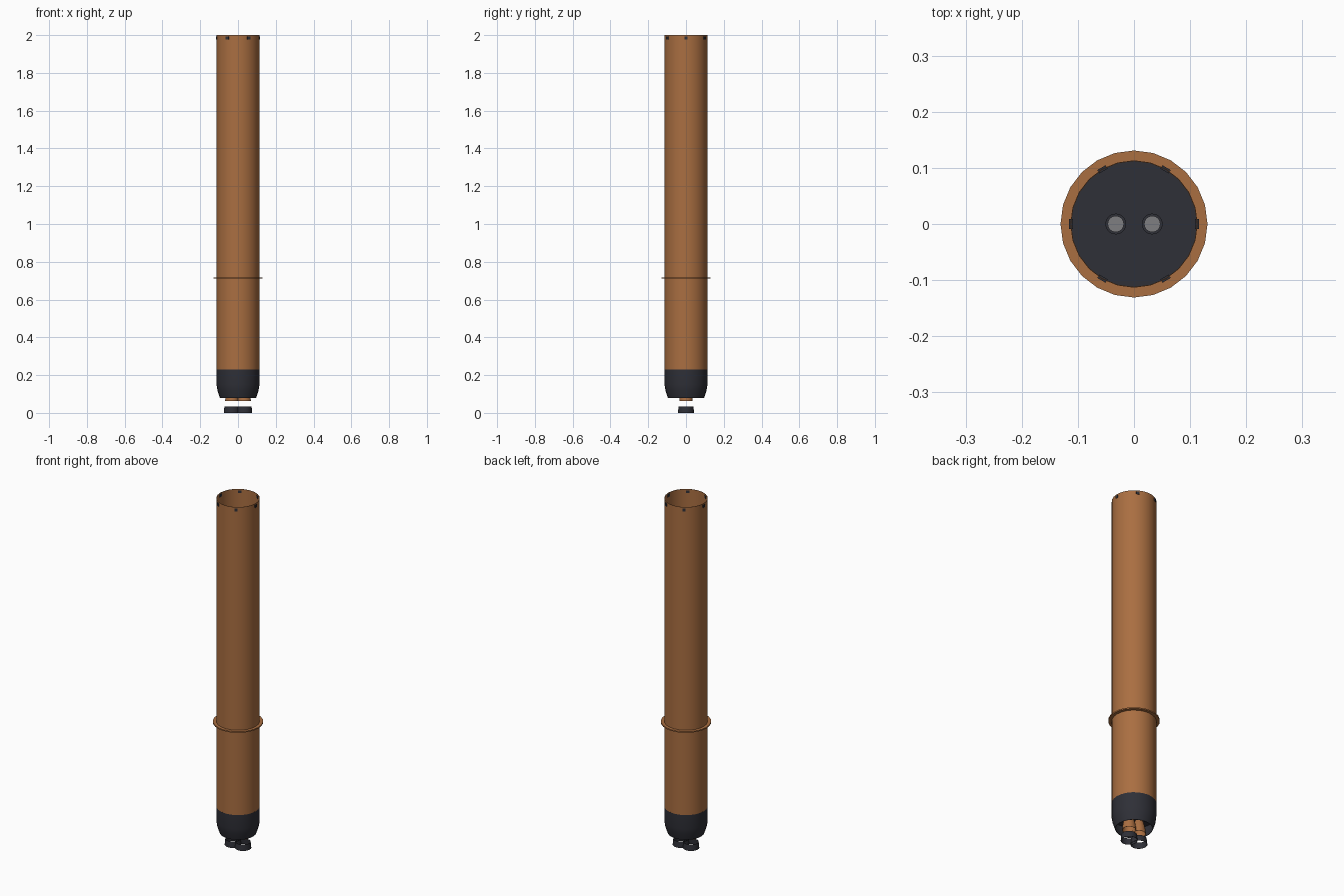
import bpy, bmesh, math

if "Cube" in bpy.data.objects:
    bpy.data.objects.remove(bpy.data.objects["Cube"])

SIDES = 24


def material(name, rgb):
    m = bpy.data.materials.new(name)
    m.diffuse_color = (*rgb, 1)
    m.use_nodes = True
    m.node_tree.nodes["Principled BSDF"].inputs["Base Color"].default_value = m.diffuse_color
    return m


copper = material("copper", (0.40, 0.157, 0.053))
dark = material("charcoal", (0.028, 0.029, 0.038))
grey = material("steel_grey", (0.21, 0.21, 0.22))


def lathe(name, profile, mat, x=0, closed=False, sides=SIDES):
    """Spin (radius, z) points round a vertical axis; radius 0 makes a pole."""
    bm = bmesh.new()
    rings = []
    for r, z in profile:
        if r == 0:
            rings.append([bm.verts.new((x, 0, z))] * sides)
        else:
            rings.append([bm.verts.new((x + r * math.cos(math.tau * i / sides),
                                        r * math.sin(math.tau * i / sides), z))
                          for i in range(sides)])
    pairs = list(zip(rings, rings[1:]))
    if closed:
        pairs.append((rings[-1], rings[0]))
    for a, b in pairs:
        for i in range(sides):
            j = (i + 1) % sides
            bm.faces.new(list(dict.fromkeys((a[i], a[j], b[j], b[i]))))
    bmesh.ops.recalc_face_normals(bm, faces=bm.faces)
    return finish(name, bm, mat)


def finish(name, bm, mat):
    me = bpy.data.meshes.new(name)
    bm.to_mesh(me)
    bm.free()
    me.materials.append(mat)
    ob = bpy.data.objects.new(name, me)
    bpy.context.collection.objects.link(ob)
    bpy.ops.object.select_all(action='DESELECT')
    ob.select_set(True)
    bpy.context.view_layer.objects.active = ob
    bpy.ops.object.shade_smooth_by_angle(angle=math.radians(30))
    return ob


# Long open tube with a thin wall
lathe("body_tube", [(0.1135, 0.23), (0.1135, 2.0), (0.112, 2.0), (0.112, 0.23)],
      copper, closed=True)

# Thin collar round the tube
lathe("collar", [(0.112, 0.711), (0.131, 0.711), (0.131, 0.718), (0.112, 0.718)],
      copper, closed=True)

# Tapered tail skirt, open underneath, and its inner floor
lathe("tail_skirt", [(0.1137, 0.23), (0.1137, 0.15), (0.109, 0.12), (0.096, 0.08),
                     (0.094, 0.08), (0.107, 0.12), (0.112, 0.15), (0.112, 0.23)],
      dark, closed=True)
lathe("skirt_floor", [(0, 0.155), (0.1125, 0.155), (0.1125, 0.15), (0, 0.15)], dark)

# Small latches through the rim of the tube
for k in range(6):
    a = math.tau * k / 6
    bm = bmesh.new()
    bmesh.ops.create_cube(bm, size=1)
    for v in bm.verts:
        rad, t = 0.1125 + v.co.x * 0.007, v.co.y * 0.017
        v.co = (rad * math.cos(a) - t * math.sin(a),
                rad * math.sin(a) + t * math.cos(a), 1.985 + v.co.z * 0.015)
    finish(f"rim_latch_{k + 1}", bm, dark)

# Twin engines: feed pipe, bell and separate exit ring
for side, x in (("left", -0.0325), ("right", 0.0325)):
    lathe(f"{side}_feed_collar", [(0, 0.158), (0.0185, 0.158), (0.0185, 0.13), (0, 0.13)], dark, x)
    lathe(f"{side}_feed_pipe", [(0, 0.165), (0.0145, 0.165), (0.0145, 0.12), (0, 0.12)], grey, x)
    lathe(f"{side}_bell", [(0.017, 0.145), (0.024, 0.125), (0.032, 0.095), (0.036, 0.062),
                           (0.0345, 0.062), (0.030, 0.095), (0.022, 0.125), (0.015, 0.145)],
          copper, x, closed=True)
    lathe(f"{side}_exit_ring", [(0.0395, 0.034), (0.043, 0.0), (0.0415, 0.0), (0.038, 0.034)],
          dark, x, closed=True)
